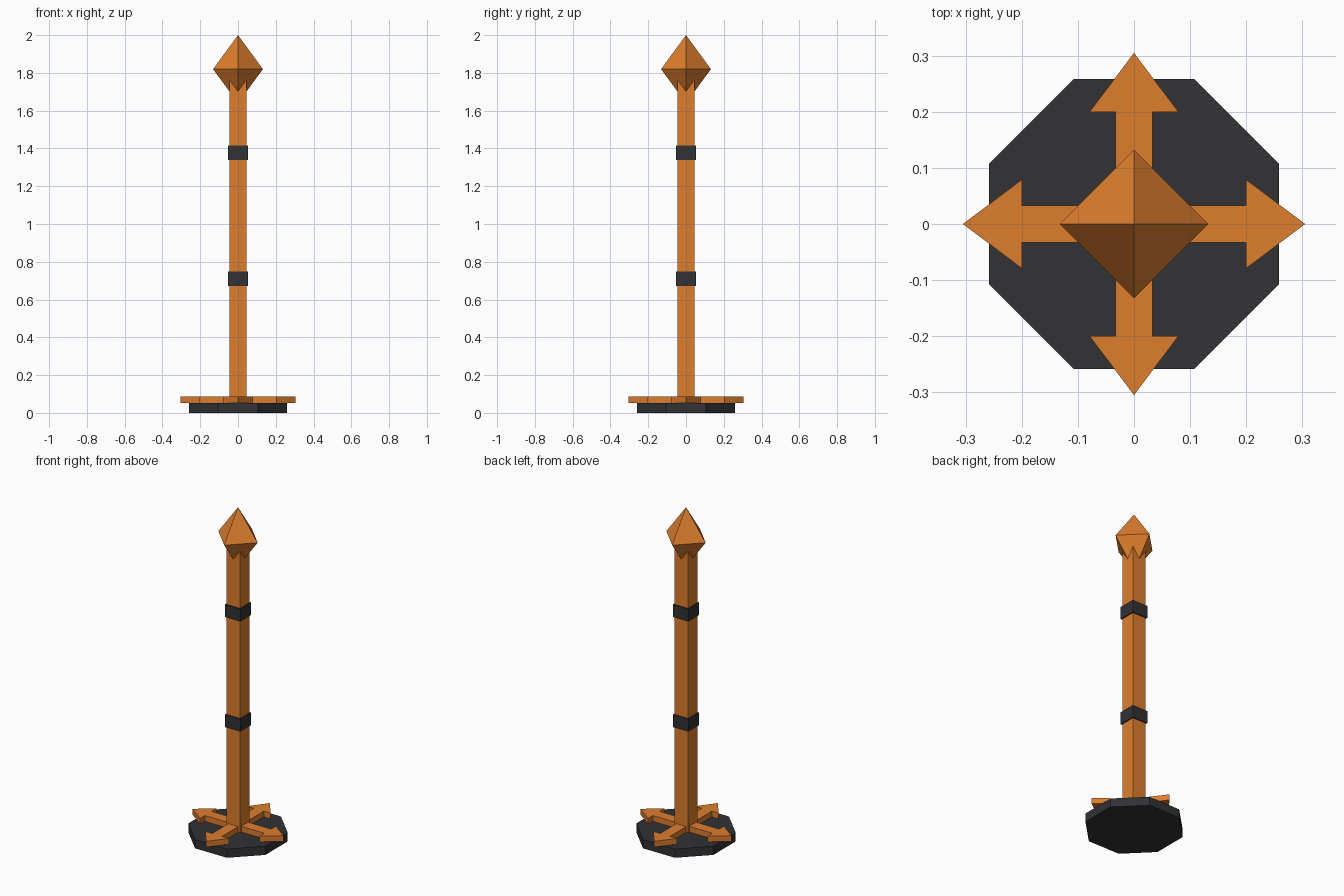
import bpy, bmesh
from math import pi, cos, sin

if "Cube" in bpy.data.objects:
    bpy.data.objects.remove(bpy.data.objects["Cube"])


def material(name, rgb):
    mat = bpy.data.materials.new(name)
    mat.diffuse_color = (*rgb, 1)
    mat.use_nodes = True
    mat.node_tree.nodes["Principled BSDF"].inputs["Base Color"].default_value = mat.diffuse_color
    return mat


ORANGE = material("orange_paint", (0.73, 0.21, 0.027))
DARK = material("dark_metal", (0.032, 0.032, 0.037))


def add_object(name, bm, mat):
    bmesh.ops.recalc_face_normals(bm, faces=bm.faces)
    mesh = bpy.data.meshes.new(name)
    bm.to_mesh(mesh)
    bm.free()
    mesh.materials.append(mat)
    obj = bpy.data.objects.new(name, mesh)
    bpy.context.collection.objects.link(obj)
    return obj


def prism(name, outline, z0, z1, mat):
    """Extrude a flat outline from z0 up to z1."""
    bm = bmesh.new()
    face = bm.faces.new([bm.verts.new((x, y, z0)) for x, y in outline])
    ext = bmesh.ops.extrude_face_region(bm, geom=[face])
    top = [v for v in ext["geom"] if isinstance(v, bmesh.types.BMVert)]
    bmesh.ops.translate(bm, verts=top, vec=(0, 0, z1 - z0))
    return add_object(name, bm, mat)


def ring(sides, radius, offset):
    angles = [offset + 2 * pi * i / sides for i in range(sides)]
    return [(radius * cos(a), radius * sin(a)) for a in angles]


def square(half):
    return [(-half, -half), (half, -half), (half, half), (-half, half)]


# Octagonal foot
prism("base", ring(8, 0.28, pi / 8), 0, 0.053, DARK)

# Square post with two dark collars
prism("post", square(0.045), 0.053, 1.80, ORANGE)
for name, z0, z1 in (("lower_band", 0.672, 0.748), ("upper_band", 1.34, 1.416)):
    prism(name, square(0.052), z0, z1, DARK)

# Four direction arrows lying on the foot
arrow = [(0.03, -0.033), (0.2, -0.033), (0.2, -0.079), (0.305, 0),
         (0.2, 0.079), (0.2, 0.033), (0.03, 0.033)]
for i, side in enumerate(("right", "back", "left", "front")):
    obj = prism("arrow_" + side, arrow, 0.053, 0.088, ORANGE)
    obj.rotation_euler.z = i * pi / 2

# Octahedral finial
bm = bmesh.new()
waist = [bm.verts.new((x, y, 1.82)) for x, y in ring(4, 0.132, 0)]
for z in (2.0, 1.64):
    tip = bm.verts.new((0, 0, z))
    for i in range(4):
        bm.faces.new((waist[i], waist[(i + 1) % 4], tip))
add_object("finial", bm, ORANGE)
